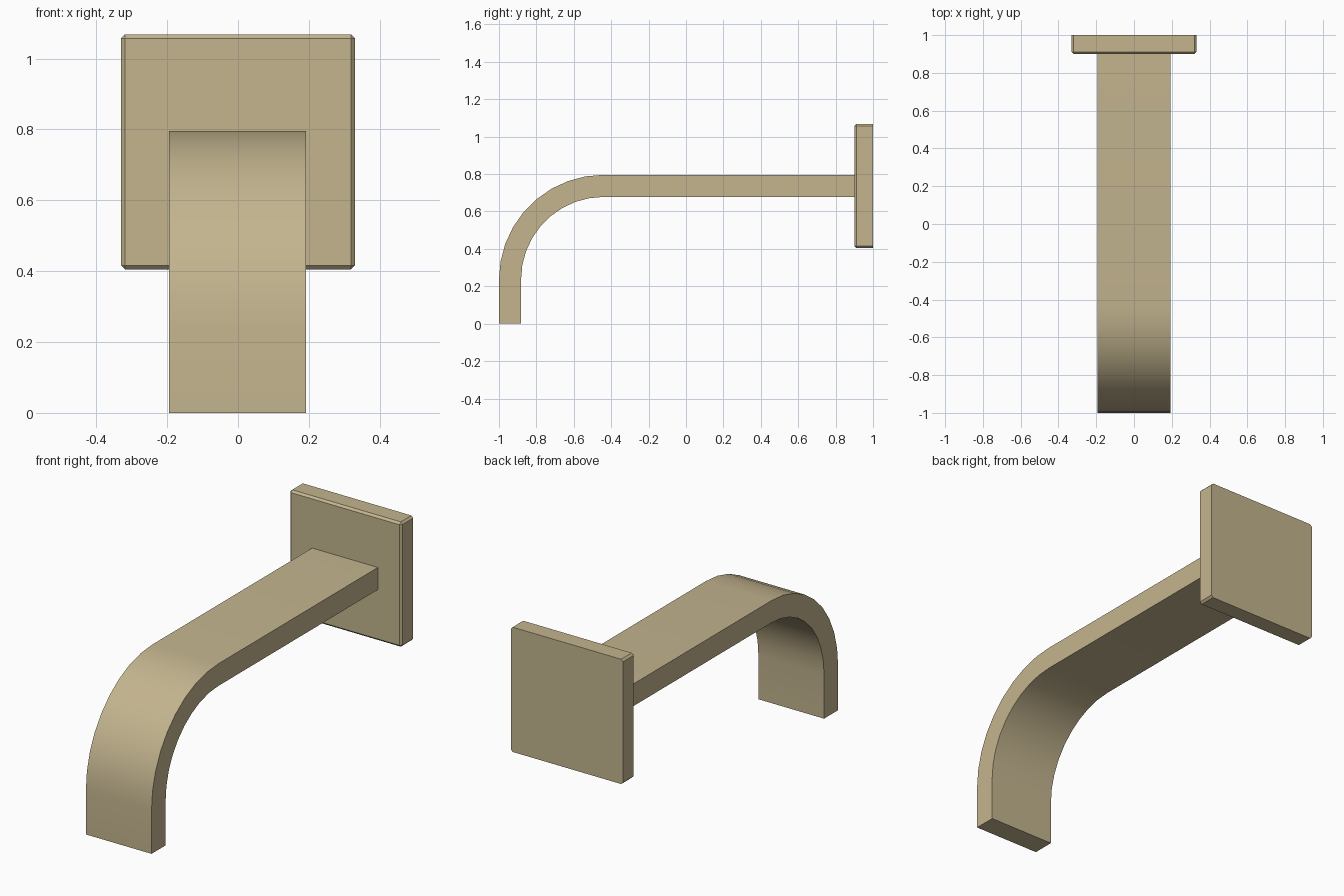
import bpy, bmesh, math

old = bpy.data.objects.get("Cube")
if old:
    bpy.data.objects.remove(old, do_unlink=True)

# Single warm metal colour
metal = bpy.data.materials.new("brushed_brass")
metal.use_nodes = True
COLOUR = (0.55, 0.46, 0.275, 1.0)
metal.diffuse_color = COLOUR
metal.node_tree.nodes["Principled BSDF"].inputs["Base Color"].default_value = COLOUR


def make_object(name, bm, smooth_angle=None):
    bmesh.ops.recalc_face_normals(bm, faces=bm.faces[:])
    mesh = bpy.data.meshes.new(name)
    bm.to_mesh(mesh)
    bm.free()
    mesh.materials.append(metal)
    obj = bpy.data.objects.new(name, mesh)
    bpy.context.collection.objects.link(obj)
    if smooth_angle:
        bpy.ops.object.select_all(action='DESELECT')
        obj.select_set(True)
        bpy.context.view_layer.objects.active = obj
        bpy.ops.object.shade_smooth_by_angle(angle=math.radians(smooth_angle))
    return obj


# Wall plate: a box with every edge chamfered except those against the wall
X, Y0, Y1, Z0, Z1 = 0.33, 0.90, 1.0, 0.405, 1.068
bm = bmesh.new()
bmesh.ops.create_cube(bm, size=1)
for v in bm.verts:
    v.co = (v.co.x * 2 * X,
            Y0 if v.co.y < 0 else Y1,
            Z0 if v.co.z < 0 else Z1)
free_edges = [e for e in bm.edges if not all(v.co.y > Y1 - 0.01 for v in e.verts)]
bmesh.ops.bevel(bm, geom=free_edges, offset=0.011, segments=1, affect='EDGES')
make_object("wall_plate", bm)

# Spout: a flat bar running out from the plate and bending down in a quarter turn
CY, CZ = -0.44, 0.236
R_OUT, R_IN = 0.56, 0.442
SEGMENTS = 9
X_LEFT, X_RIGHT = 0.192, -0.194


def side_path(radius):
    arc = [(CY - radius * math.sin(a), CZ + radius * math.cos(a))
           for a in (math.pi / 2 * i / SEGMENTS for i in range(SEGMENTS + 1))]
    return [(Y0 + 0.01, CZ + radius)] + arc + [(CY - radius, 0.0)]


bm = bmesh.new()
profile = side_path(R_OUT) + side_path(R_IN)[::-1]
side = bm.faces.new([bm.verts.new((X_RIGHT, y, z)) for y, z in profile])
swept = bmesh.ops.extrude_face_region(bm, geom=[side], use_keep_orig=True)
new_verts = [g for g in swept["geom"] if isinstance(g, bmesh.types.BMVert)]
bmesh.ops.translate(bm, verts=new_verts, vec=(X_LEFT - X_RIGHT, 0, 0))
make_object("spout", bm, smooth_angle=30)
